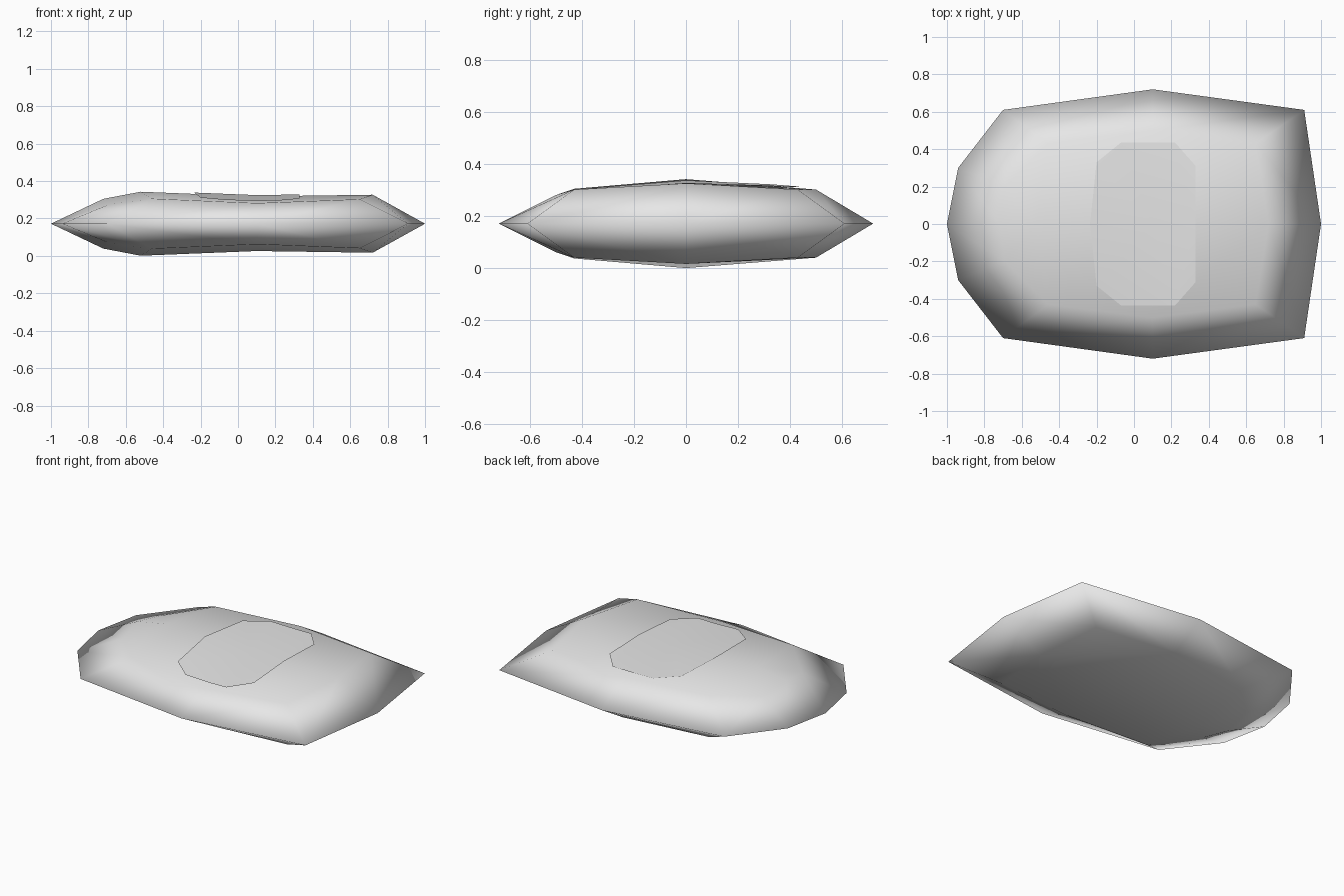
import bpy
import bmesh
from mathutils import Vector
from mathutils.bvhtree import BVHTree

cube = bpy.data.objects.get("Cube")
if cube:
    bpy.data.objects.remove(cube, do_unlink=True)

MID = 0.172  # height of the sharp rim


def make_material(name, value):
    mat = bpy.data.materials.new(name)
    mat.use_nodes = True
    color = (value, value, value, 1)
    mat.diffuse_color = color
    mat.node_tree.nodes["Principled BSDF"].inputs["Base Color"].default_value = color
    return mat


def make_object(name, bm, mat):
    mesh = bpy.data.meshes.new(name)
    bm.to_mesh(mesh)
    bm.free()
    mesh.materials.append(mat)
    obj = bpy.data.objects.new(name, mesh)
    bpy.context.collection.objects.link(obj)
    for poly in mesh.polygons:
        poly.use_smooth = True
    return obj


grey = make_material("pale grey", 0.8)

# Cushion body: outer rim, raised inner ring and a central ridge
rim = [(-1, 0), (-0.94, -0.3), (-0.7, -0.61), (0.1, -0.72), (0.91, -0.61),
       (1, 0), (0.91, 0.61), (0.1, 0.72), (-0.7, 0.61), (-0.94, 0.3)]
ring = [(-0.72, 0, 0.305), (-0.69, -0.2, 0.275), (-0.46, -0.43, 0.306),
        (0.1, -0.5, 0.282), (0.65, -0.43, 0.303), (0.72, 0, 0.327),
        (0.65, 0.43, 0.303), (0.1, 0.5, 0.303), (-0.46, 0.43, 0.306),
        (-0.69, 0.2, 0.275)]
bm = bmesh.new()
rim_v = [bm.verts.new((x, y, MID)) for x, y in rim]
n = len(rim)
for side in (1, -1):
    def vert(p):
        return bm.verts.new((p[0], p[1], MID + side * (p[2] - MID)))
    ring_v = [vert(p) for p in ring]
    fore = vert((-0.52, 0, 0.343))
    mid = vert((0.1, 0, 0.318))
    for i in range(n):
        j = (i + 1) % n
        bm.faces.new((rim_v[i], rim_v[j], ring_v[j], ring_v[i]))
    for a, b in ((0, 1), (1, 2), (8, 9), (9, 0)):
        bm.faces.new((ring_v[a], ring_v[b], fore))
    for a, b in ((2, 3), (7, 8)):
        ends = (ring_v[a], ring_v[b], mid, fore) if a == 2 else (ring_v[a], ring_v[b], fore, mid)
        bm.faces.new(ends)
    bm.faces.new((ring_v[3], ring_v[4], ring_v[5], mid))
    bm.faces.new((ring_v[5], ring_v[6], ring_v[7], mid))
bmesh.ops.recalc_face_normals(bm, faces=bm.faces)
surface = BVHTree.FromBMesh(bm)
make_object("cushion_body", bm, grey)

# Thin top panel that follows the body surface
half = [(-0.2, 0.33), (-0.07, 0.435), (0.22, 0.435), (0.33, 0.31)]
outline = [(-0.235, 0)] + half + [(x, -y) for x, y in reversed(half)]
bm = bmesh.new()
bm.faces.new([bm.verts.new((x, y, 1)) for x, y in outline])
for point, normal in (((0, 0, 1), (0, 1, 0)), ((0.1, 0, 1), (1, 0, 0))):
    bmesh.ops.bisect_plane(bm, geom=bm.verts[:] + bm.edges[:] + bm.faces[:],
                           plane_co=point, plane_no=normal)
for v in bm.verts:
    hit = surface.ray_cast(v.co, Vector((0, 0, -1)))[0]
    v.co.z = hit.z + 0.007
bmesh.ops.recalc_face_normals(bm, faces=bm.faces)
if sum(f.normal.z for f in bm.faces) < 0:
    bmesh.ops.reverse_faces(bm, faces=bm.faces)
panel = make_object("top_panel", bm, grey)
